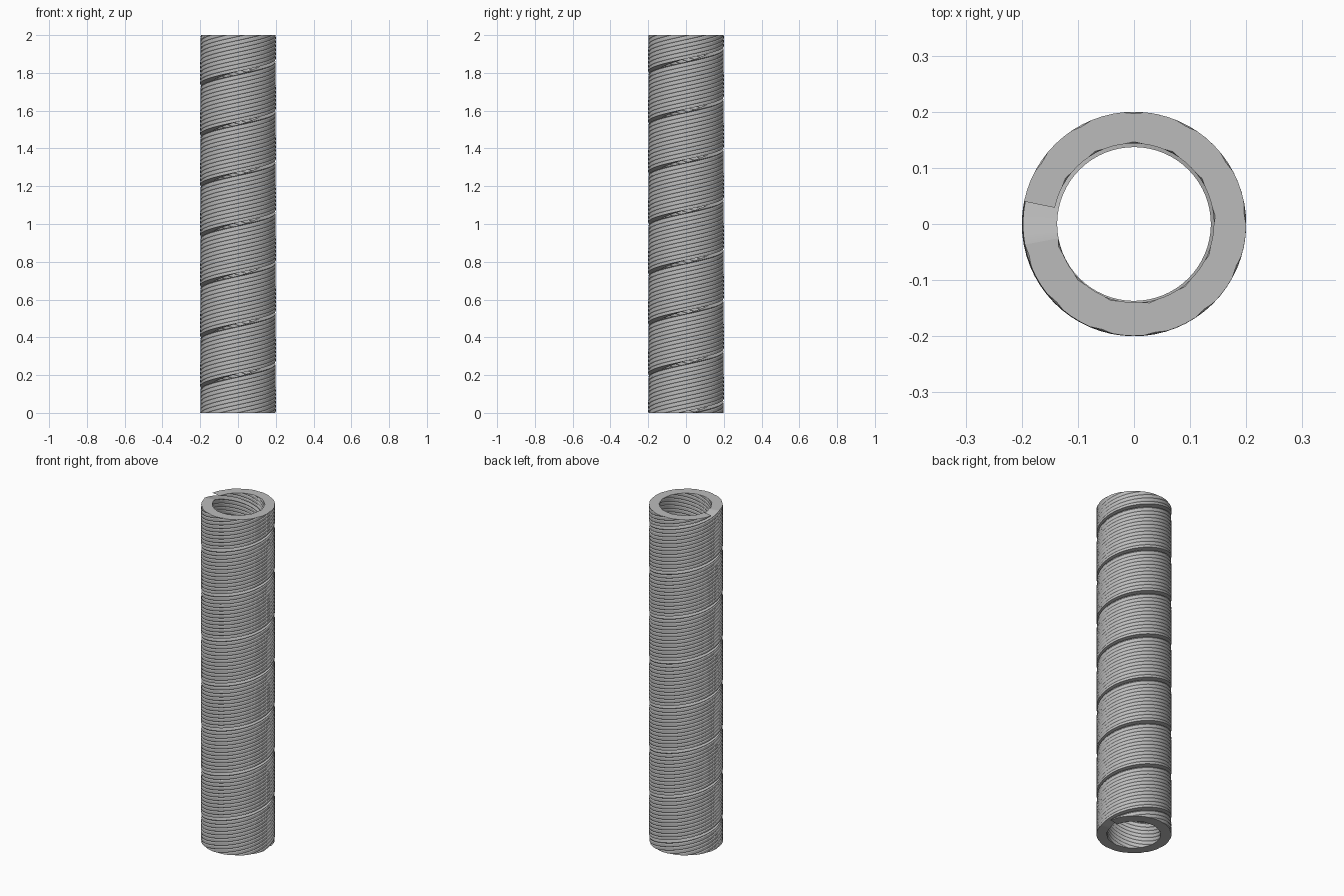
import bpy, bmesh, math
from mathutils import Matrix, Vector

cube = bpy.data.objects.get("Cube")
if cube:
    bpy.data.objects.remove(cube, do_unlink=True)

HEIGHT = 2.0
PITCH = HEIGHT / 7.5          # rise per turn
GAP = 0.0165                  # open slit between turns
BAND = PITCH - GAP            # height of the wound band
OUTER = 0.2
RIBS = 12
RIB_DEPTH = 0.003
STEPS = 64                    # segments per turn
TURNS = 10
END_ANGLE = math.radians(190.7)   # where the band's upper edge meets the top


def ribbed_side(radius_at, inward):
    """Profile points going up one side of the band, with a fine V groove per rib."""
    pts = []
    for k in range(RIBS):
        for f, d in ((0, 0), (0.55, 0), (0.78, RIB_DEPTH)):
            v = (k + f) / RIBS
            pts.append((radius_at(v) + inward * d, v * BAND))
    pts.append((radius_at(1), BAND))
    return pts


def inner_radius(v):
    # Bore narrows to a slight lip at the upper edge of the band
    return 0.144 - 0.007 * v ** 2


def outer_radius(v):
    return OUTER - 0.002 * v ** 4


# Material
steel = bpy.data.materials.new("matte grey")
steel.use_nodes = True
grey = (0.5, 0.5, 0.5, 1)
steel.diffuse_color = grey
steel.node_tree.nodes["Principled BSDF"].inputs["Base Color"].default_value = grey

# Cross-section of the band, a closed loop
profile = ribbed_side(outer_radius, -1) + ribbed_side(inner_radius, 1)[::-1]
bm = bmesh.new()
start_z = HEIGHT - BAND - (TURNS - 1) * PITCH
turn = Matrix.Rotation(END_ANGLE, 4, "Z")
verts = [bm.verts.new(turn @ Vector((r, 0, start_z + z))) for r, z in profile]
edges = [bm.edges.new((a, b)) for a, b in zip(verts, verts[1:] + verts[:1])]

# Wind it up into a coil
bmesh.ops.spin(bm, geom=verts + edges, cent=(0, 0, 0), axis=(0, 0, 1),
               dvec=(0, 0, PITCH / STEPS), angle=TURNS * math.tau,
               steps=TURNS * STEPS, use_duplicate=False)

# Trim both ends flat and close the cuts
for z, n in ((0, -1), (HEIGHT, 1)):
    geom = bm.verts[:] + bm.edges[:] + bm.faces[:]
    bmesh.ops.bisect_plane(bm, geom=geom, dist=1e-6, plane_co=(0, 0, z),
                           plane_no=(0, 0, n), clear_outer=True)
    rim = [e for e in bm.edges if e.is_boundary
           and all(abs(v.co.z - z) < 1e-4 for v in e.verts)]
    bmesh.ops.triangle_fill(bm, edges=rim, use_beauty=True, normal=(0, 0, n))
bmesh.ops.recalc_face_normals(bm, faces=bm.faces[:])

mesh = bpy.data.meshes.new("spiral_tube")
bm.to_mesh(mesh)
bm.free()
mesh.materials.append(steel)
tube = bpy.data.objects.new("spiral_tube", mesh)
bpy.context.collection.objects.link(tube)

# Smooth around the tube, crisp on ribs and cuts
bpy.ops.object.select_all(action="DESELECT")
tube.select_set(True)
bpy.context.view_layer.objects.active = tube
bpy.ops.object.shade_smooth_by_angle(angle=math.radians(25))
